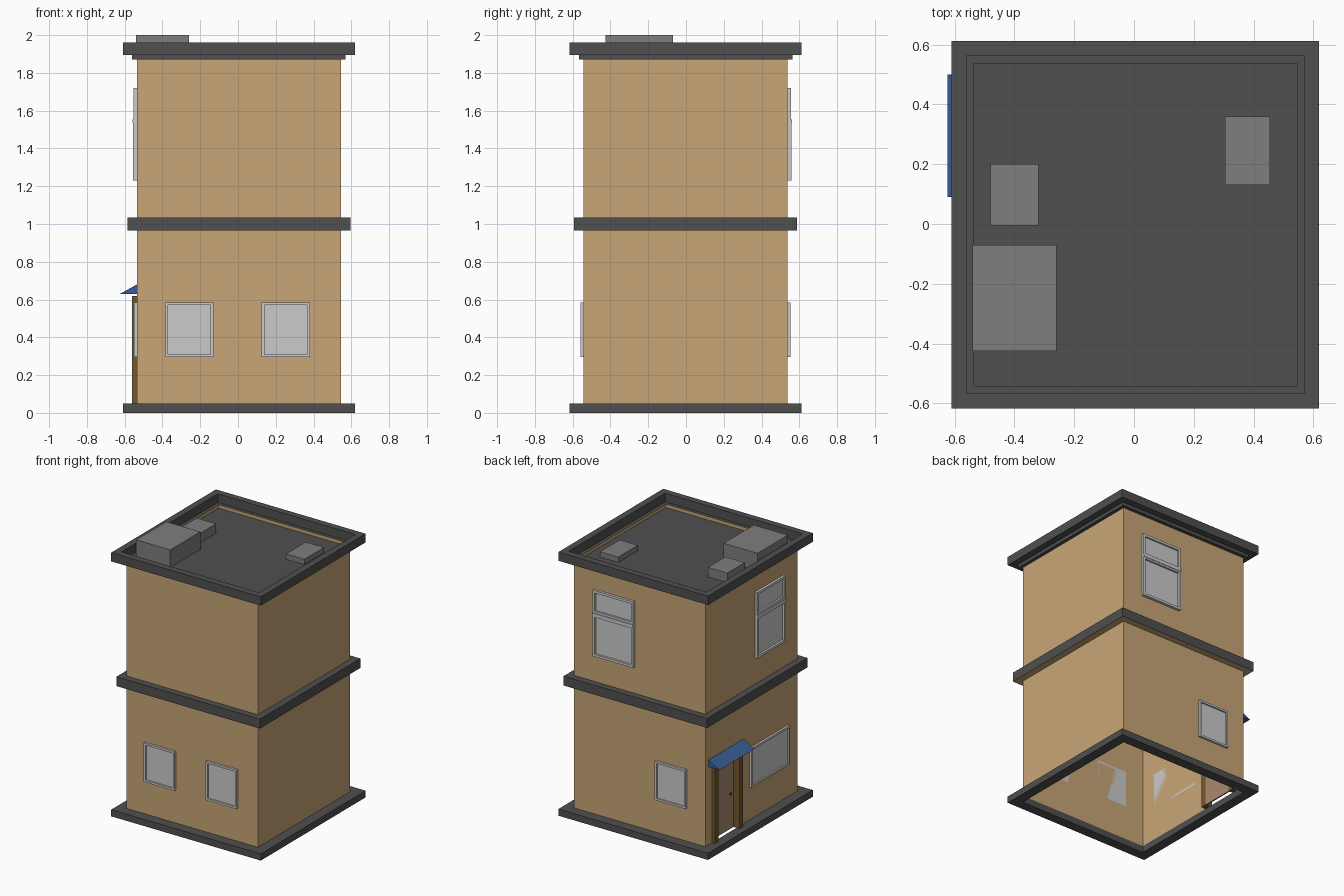
import bpy, bmesh

if "Cube" in bpy.data.objects:
    bpy.data.objects.remove(bpy.data.objects["Cube"])

CX, CY = 0.005, -0.0025
X0, Y0, Y1 = -0.535, -0.5425, 0.5375   # left, front and back wall planes


def mat(name, r, g, b):
    m = bpy.data.materials.new(name)
    m.diffuse_color = (r, g, b, 1)
    m.use_nodes = True
    m.node_tree.nodes["Principled BSDF"].inputs["Base Color"].default_value = m.diffuse_color
    return m


TAN = mat("plaster", 0.58, 0.38, 0.18)
DARK = mat("dark_trim", 0.08, 0.08, 0.08)
VENT = mat("vent_grey", 0.21, 0.21, 0.21)
WOOD = mat("frame_wood", 0.17, 0.10, 0.025)
DOOR = mat("door_wood", 0.40, 0.25, 0.16)
BLUE = mat("awning_blue", 0.04, 0.11, 0.30)


def finish(name, bm, material=None, fix=True):
    if fix:
        bmesh.ops.recalc_face_normals(bm, faces=bm.faces)
    me = bpy.data.meshes.new(name)
    bm.to_mesh(me)
    bm.free()
    ob = bpy.data.objects.new(name, me)
    bpy.context.collection.objects.link(ob)
    if material:
        me.materials.append(material)
    return ob


def square_sweep(profile, closed=False):
    """Sweep (half width, z) points around the square plan."""
    bm = bmesh.new()
    loops = [[bm.verts.new((CX + sx * h, CY + sy * h, z))
              for sx, sy in ((-1, -1), (1, -1), (1, 1), (-1, 1))] for h, z in profile]
    pairs = list(zip(loops, loops[1:]))
    if closed:
        pairs.append((loops[-1], loops[0]))
    for a, b in pairs:
        for i in range(4):
            j = (i + 1) % 4
            bm.faces.new((a[i], a[j], b[j], b[i]))
    return bm


def boxes(name, spans, material=None):
    """One object from several (min corner, max corner) boxes."""
    bm = bmesh.new()
    for p, q in spans:
        vs = bmesh.ops.create_cube(bm, size=1)["verts"]
        for v in vs:
            v.co = [(p[i] + q[i]) / 2 + v.co[i] * abs(q[i] - p[i]) for i in range(3)]
    return finish(name, bm, material)


# base, storey band and parapet with stepped cornice
finish("base", square_sweep([(.54, 0), (.615, 0), (.615, .05), (.54, .05)], True), DARK)
finish("storey_band", square_sweep([(.59, .965), (.59, 1.035), (.54, 1.035)]), DARK, False)
finish("parapet", square_sweep([(.54, 1.87), (.565, 1.87), (.565, 1.895), (.615, 1.895),
                                (.615, 1.96), (.565, 1.96), (.565, 1.895), (.54, 1.895)]), DARK, False)

# lower walls with a doorway left open in the left side
DY0, DY1, DZ0, DZ1 = 0.13, 0.46, 0.05, 0.62
bm = square_sweep([(.54, .05), (.54, .965), (.59, .965)])
left = [f for f in bm.faces if f.calc_center_median().x < X0 + .001 and abs(f.normal.z) < .1
        and all(abs(v.co.x - X0) < .001 for v in f.verts)]
bmesh.ops.delete(bm, geom=left, context='FACES_ONLY')
for ya, yb, za, zb in ((Y0, DY0, .05, .965), (DY0, DY1, DZ1, .965), (DY1, Y1, .05, .965)):
    bm.faces.new([bm.verts.new((X0, y, z)) for y, z in ((yb, za), (ya, za), (ya, zb), (yb, zb))])
finish("lower_walls", bm, TAN, False)
finish("upper_walls", square_sweep([(.54, 1.035), (.54, 1.895)]), TAN, False)

# flat roof
bm = bmesh.new()
bm.faces.new([bm.verts.new((CX + a * .54, CY + b * .54, 1.87))
              for a, b in ((-1, -1), (1, -1), (1, 1), (-1, 1))])
finish("roof", bm, DARK, False)

# rooftop units
for n, p, q in (("large_roof_unit", (-.54, -.425), (-.26, -.07, 2.0)),
                ("small_roof_unit", (-.48, -.005), (-.32, .2, 1.94)),
                ("roof_hatch", (.305, .13), (.455, .36, 1.91))):
    boxes(n, [((*p, 1.87), q)], VENT)


def at(side, u, d, z):
    """Point on a wall: u along it, d outwards."""
    return {"front": (u, Y0 - d, z), "back": (u, Y1 + d, z), "left": (X0 - d, u, z)}[side]


def window(name, side, u0, u1, z0, z1, w=.015, depth=.016):
    bars = ((u0, u1, z0, z0 + w), (u0, u1, z1 - w, z1),
            (u0, u0 + w, z0 + w, z1 - w), (u1 - w, u1, z0 + w, z1 - w))
    boxes(name + "_frame", [(at(side, a, 0, c), at(side, b, depth, d)) for a, b, c, d in bars])
    boxes(name + "_glass", [(at(side, u0 + w, 0, z0 + w), at(side, u1 - w, .005, z1 - w))])


# ground floor windows
window("front_left_window", "front", -.385, -.13, .295, .585)
window("front_right_window", "front", .125, .38, .295, .585)
window("back_window", "back", -.385, -.13, .295, .585)
window("side_window", "left", -.435, .02, .295, .585)

# upper floor two-part windows: main sash, transom light and rail
for side, a, b in (("back", .045, .38), ("left", -.38, -.045)):
    window(side + "_upper_sash", side, a, b, 1.23, 1.54, .018, .02)
    window(side + "_transom_light", side, a, b, 1.55, 1.72, .018, .018)
    boxes(side + "_window_rail", [(at(side, a, 0, 1.535), at(side, b, .024, 1.552))])

# door, frame and knob
w = .04
boxes("door_frame", [((-.56, DY0, DZ0), (-.50, DY0 + w, DZ1)),
                     ((-.56, DY1 - w, DZ0), (-.50, DY1, DZ1)),
                     ((-.56, DY0 + w, DZ1 - w), (-.50, DY1 - w, DZ1))], WOOD)
boxes("door", [((-.51, DY0 + w, DZ0), (-.50, DY1 - w, DZ1 - w))], DOOR)
bm = bmesh.new()
bmesh.ops.create_icosphere(bm, subdivisions=1, radius=.01)
bmesh.ops.translate(bm, verts=bm.verts, vec=(-.517, .215, .315))
finish("door_knob", bm, DARK)

# wedge-shaped awning
bm = bmesh.new()
ends = [[bm.verts.new((x, y, z)) for x, z in ((X0, .63), (-.625, .63), (X0, .68))] for y in (.09, .5)]
for e in ends:
    bm.faces.new(e)
for i in range(3):
    j = (i + 1) % 3
    bm.faces.new((ends[0][i], ends[0][j], ends[1][j], ends[1][i]))
finish("awning", bm, BLUE)
